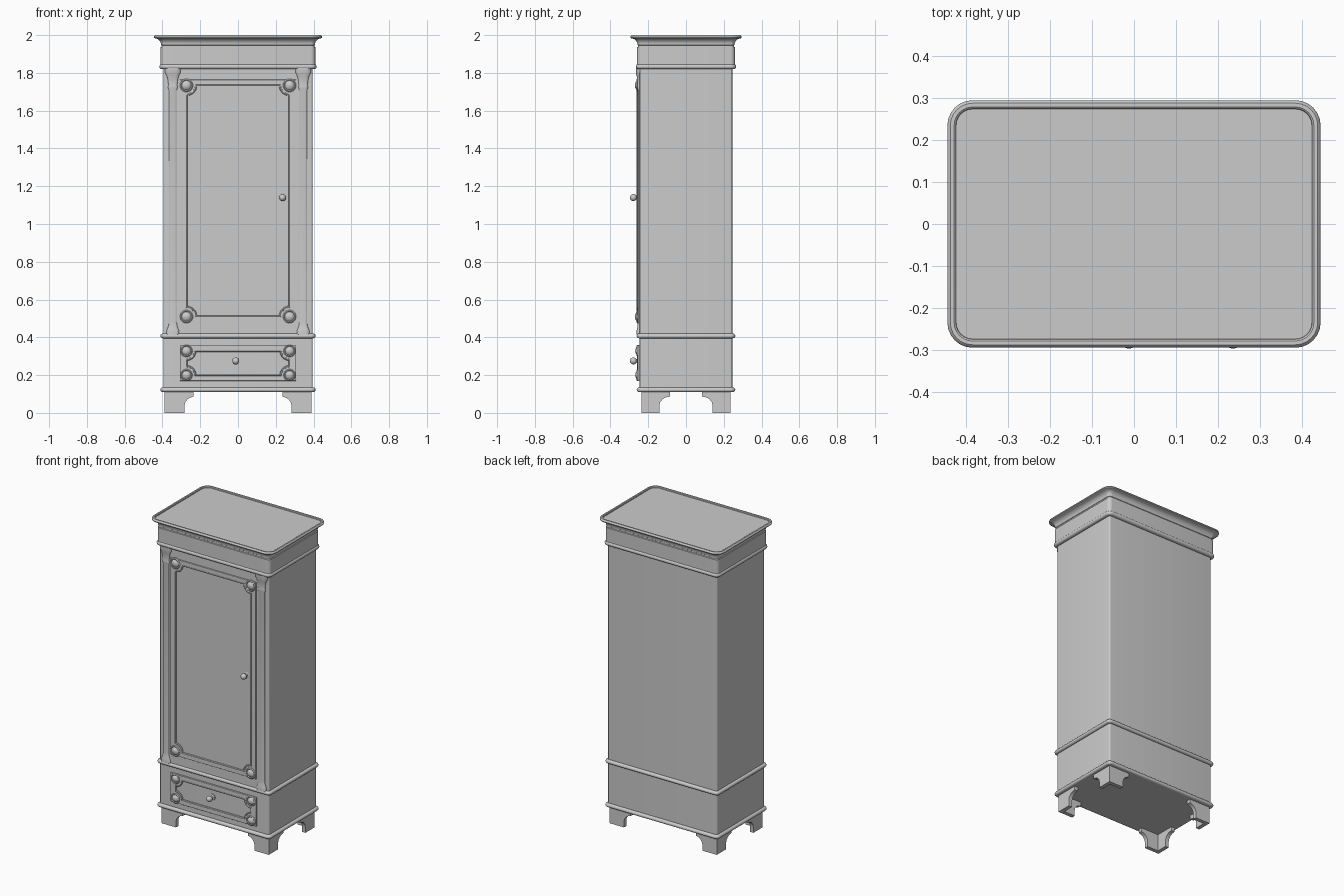
import bpy
import bmesh
import math
from mathutils import Matrix, Vector

if "Cube" in bpy.data.objects:
    bpy.data.objects.remove(bpy.data.objects["Cube"], do_unlink=True)

GREY = (0.6, 0.6, 0.6, 1.0)
paint = bpy.data.materials.new("plain_grey")
paint.use_nodes = True
paint.diffuse_color = GREY
paint.node_tree.nodes["Principled BSDF"].inputs["Base Color"].default_value = GREY

HX, HY, FRONT = 0.395, 0.245, -0.245   # carcass half sizes and front plane


def finish(obj, angle=35):
    obj.data.materials.append(paint)
    bpy.ops.object.select_all(action='DESELECT')
    obj.select_set(True)
    bpy.context.view_layer.objects.active = obj
    bpy.ops.object.shade_smooth_by_angle(angle=math.radians(angle))
    return obj


def from_bmesh(name, bm):
    bmesh.ops.recalc_face_normals(bm, faces=bm.faces)
    mesh = bpy.data.meshes.new(name)
    bm.to_mesh(mesh)
    bm.free()
    obj = bpy.data.objects.new(name, mesh)
    bpy.context.collection.objects.link(obj)
    return finish(obj)


def loft(name, profile, hx=HX, hy=HY, radius=0.01, place=Matrix(), steps=6):
    """Rounded rectangles stacked along a profile of (outward offset, height)."""
    bm = bmesh.new()
    rings = []
    for d, z in profile:
        r = radius + max(d, 0)
        ring = []
        for q, (sx, sy) in enumerate([(1, 1), (-1, 1), (-1, -1), (1, -1)]):
            for i in range(steps + 1):
                a = (q + i / steps) * math.pi / 2
                ring.append(bm.verts.new((sx * (hx + d - r) + r * math.cos(a),
                                          sy * (hy + d - r) + r * math.sin(a), z)))
        rings.append(ring)
    for low, high in zip(rings, rings[1:]):
        for i in range(len(low)):
            j = (i + 1) % len(low)
            bm.faces.new((low[i], low[j], high[j], high[i]))
    bm.faces.new(rings[0])
    bm.faces.new(rings[-1])
    bm.transform(place)
    return from_bmesh(name, bm)


def lathe(name, profile, center, steps=24):
    """Turned part whose axis points forward; profile of (radius, distance out)."""
    bm = bmesh.new()
    verts = [bm.verts.new((r, -out, 0)) for r, out in profile]
    edges = [bm.edges.new(pair) for pair in zip(verts, verts[1:])]
    bmesh.ops.spin(bm, geom=verts + edges, cent=(0, 0, 0), axis=(0, 1, 0),
                   angle=math.tau, steps=steps)
    bmesh.ops.remove_doubles(bm, verts=bm.verts, dist=0.0001)
    bm.transform(Matrix.Translation(Vector(center)))
    return from_bmesh(name, bm)


def bead_profile(z0, z1, out):
    """Half-round moulding section."""
    mid, half = (z0 + z1) / 2, (z1 - z0) / 2
    arc = [(out - half + half * math.cos(a), mid + half * math.sin(a))
           for a in (math.radians(t) for t in range(-90, 91, 20))]
    return [(-0.01, z0)] + arc + [(-0.01, z1)]


def outline_curve(name, loops, z, y, extrude, bevel, dims='2D'):
    """Closed outlines on the front plane, turned into a mesh."""
    curve = bpy.data.curves.new(name, 'CURVE')
    curve.dimensions = dims
    curve.extrude, curve.bevel_depth, curve.bevel_resolution = extrude, bevel, 2
    if dims == '2D':
        curve.fill_mode = 'BOTH'
    for loop in loops:
        spline = curve.splines.new('POLY')
        spline.points.add(len(loop) - 1)
        for p, (x, h) in zip(spline.points, loop):
            p.co = (x, h, 0, 1)
        spline.use_cyclic_u = True
    obj = bpy.data.objects.new(name, curve)
    bpy.context.collection.objects.link(obj)
    obj.location = (0, y, z)
    obj.rotation_euler = (math.pi / 2, 0, 0)
    bpy.ops.object.select_all(action='DESELECT')
    obj.select_set(True)
    bpy.context.view_layer.objects.active = obj
    bpy.ops.object.convert(target='MESH')
    return finish(bpy.context.view_layer.objects.active)


def notched(w, h, r, steps=8):
    """Rectangle with concave round corners."""
    pts = []
    for q, (sx, sy) in enumerate([(1, 1), (-1, 1), (-1, -1), (1, -1)]):
        for i in range(steps + 1):
            a = math.pi * 1.5 + q * math.pi / 2 - i / steps * math.pi / 2
            pts.append((sx * w + r * math.cos(a), sy * h + r * math.sin(a)))
    return pts


def panel(name, z, w, h, border, notch, rosette, y):
    """Raised frame, inner bead and four corner rosettes."""
    rect = [(w, h), (-w, h), (-w, -h), (w, -h)]
    iw, ih = w - border, h - border * 0.85
    inner = notched(iw, ih, notch)
    outline_curve(name + "_frame", [rect, inner], z, y, 0.005, 0.002)
    outline_curve(name + "_bead", [inner], z, y - 0.004, 0, 0.006, '3D')
    for sx, side in ((1, "left"), (-1, "right")):
        for sz, end in ((1, "upper"), (-1, "lower")):
            r = rosette
            dome = [(r, 0), (r, 0.008), (r * 0.85, 0.012), (r * 0.72, 0.009),
                    (r * 0.6, 0.013), (r * 0.35, 0.018), (0, 0.02)]
            lathe(f"{name}_rosette_{end}_{side}", dome, (sx * iw, y, z + sz * ih))


def knob(name, x, z):
    ball = [(0.0185 * math.sin(a), 0.0335 - 0.0185 * math.cos(a))
            for a in (math.radians(t) for t in range(30, 181, 15))]
    plate = [(0, 0), (0.02, 0), (0.02, 0.006), (0.009, 0.009)]
    lathe(name, plate + ball, (x, FRONT, z))


# Carcass and the mouldings that wrap it
loft("carcass", [(0, 0.115), (0, 1.84)])
loft("base_moulding", bead_profile(0.11, 0.135, 0.016))
loft("waist_moulding", bead_profile(0.395, 0.42, 0.016))
loft("neck_moulding", bead_profile(1.82, 1.847, 0.021))

# Cornice: frieze, cove, rounded rim and sunken top
cove = [(0.012 + 0.031 * (1 - math.cos(a)), 1.948 + 0.034 * math.sin(a))
        for a in (math.radians(t) for t in range(0, 91, 15))]
loft("cornice", [(0, 1.835), (0.014, 1.84), (0.014, 1.936), (0.009, 1.938), (0.009, 1.946)]
     + cove + [(0.048, 1.985), (0.05, 1.99), (0.048, 1.996), (0.043, 2.0),
               (0.034, 2.0), (0.03, 1.997), (0.029, 1.992)])

# Door with its panel and knob
bm = bmesh.new()
bmesh.ops.create_cube(bm, size=1, matrix=Matrix.Translation((0, FRONT, 1.12))
                      @ Matrix.Diagonal((0.65, 0.012, 1.4, 1)))
from_bmesh("door", bm)
panel("door_panel", 1.122, 0.306, 0.64, 0.033, 0.05, 0.035, FRONT - 0.006)
knob("door_knob", 0.236, 1.14)

# Drawer panel and knob
panel("drawer_panel", 0.264, 0.306, 0.092, 0.033, 0.046, 0.032, FRONT - 0.004)
knob("drawer_knob", -0.012, 0.275)

# Flattened columns with flared capitals and stepped bases
column = [(0.012, 0.415), (0.012, 0.435), (0.008, 0.445), (0.001, 0.465), (0, 0.48),
          (0, 1.71), (0.004, 1.72), (0.004, 1.73), (0.002, 1.735), (0.006, 1.765),
          (0.012, 1.785), (0.021, 1.803), (0.021, 1.825)]
for sx, side in ((1, "left"), (-1, "right")):
    spot = Matrix.Translation((sx * 0.345, FRONT, 0)) @ Matrix.Diagonal((1, 0.5, 1, 1))
    loft(f"column_{side}", column, 0.021, 0.021, 0.012, spot)


# Bracket feet: two shaped plates meeting at each corner
def foot_outline(w, top):
    return [(0, 0), (0, 0.118), (top, 0.118), (top, 0.086), (w + 0.03, 0.081),
            (w + 0.015, 0.071), (w + 0.004, 0.056), (w, 0.04), (w, 0)]


T = 0.025
for sx, side in ((1, "left"), (-1, "right")):
    for sy, end in ((1, "back"), (-1, "front")):
        bm = bmesh.new()
        for across, outline in ((True, foot_outline(0.105, 0.152)),
                                (False, foot_outline(0.095, 0.15))):
            layers = []
            for t in (0, T):
                layers.append([bm.verts.new((sx * (0.388 - (u if across else t)),
                                             sy * (0.236 - (t if across else u)), z))
                               for u, z in outline])
            a, b = layers
            bm.faces.new(a)
            bm.faces.new(b)
            for i in range(len(a)):
                j = (i + 1) % len(a)
                bm.faces.new((a[i], a[j], b[j], b[i]))
        from_bmesh(f"foot_{end}_{side}", bm)
